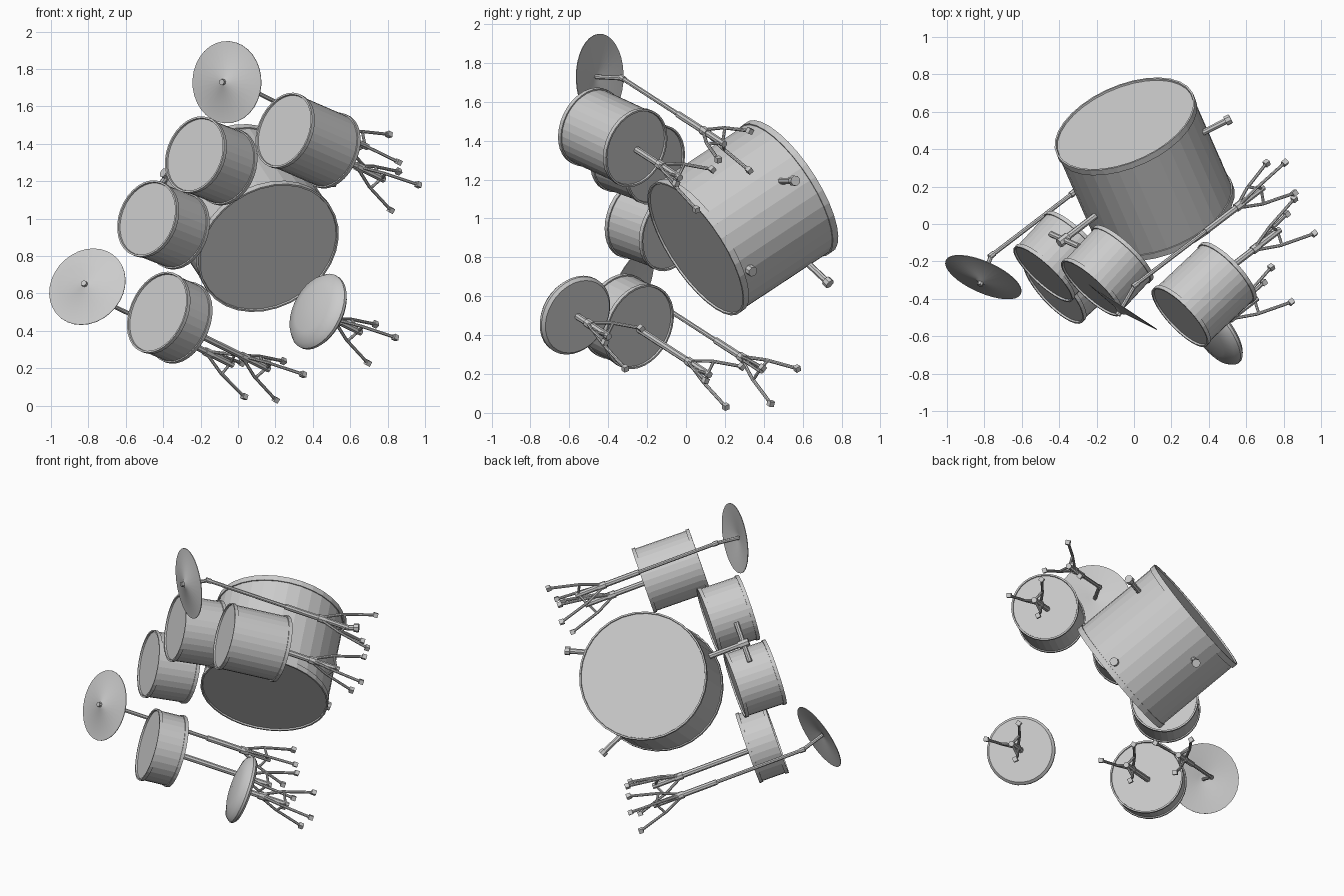
import bpy, bmesh, math
from mathutils import Vector, Matrix

if "Cube" in bpy.data.objects:
    bpy.data.objects.remove(bpy.data.objects["Cube"])

# The whole kit lies tilted: V = kit right, A = kit back, U = kit up
U = Vector((-0.74, -0.565, 0.365)).normalized()
A = Vector((-0.35, 0.78, 0.52))
A = (A - A.dot(U) * U).normalized()
V = A.cross(U)
KIT = Matrix((V, A, U)).transposed().to_4x4()
GROUND = -0.265


def finish(name, bm, smooth=False):
    bmesh.ops.recalc_face_normals(bm, faces=bm.faces)
    me = bpy.data.meshes.new(name)
    bm.to_mesh(me)
    bm.free()
    ob = bpy.data.objects.new(name, me)
    bpy.context.collection.objects.link(ob)
    ob.matrix_world = KIT
    if smooth:
        bpy.ops.object.select_all(action='DESELECT')
        ob.select_set(True)
        bpy.context.view_layer.objects.active = ob
        bpy.ops.object.shade_smooth_by_angle(angle=math.radians(35))
    return ob


def revolve(name, profile, center, axis=(0, 0, 1), segs=32, smooth=False):
    """Spin (radius, height) points about an axis through center."""
    bm = bmesh.new()
    rot = Vector((0, 0, 1)).rotation_difference(Vector(axis)).to_matrix()
    c = Vector(center)
    rings = []
    for r, h in profile:
        n = 1 if r == 0 else segs
        rings.append([bm.verts.new(c + rot @ Vector((r * math.cos(2 * math.pi * i / segs),
                                                     r * math.sin(2 * math.pi * i / segs), h)))
                      for i in range(n)])
    for p, q in zip(rings, rings[1:]):
        for i in range(segs):
            j = (i + 1) % segs
            f = [p[i % len(p)], p[j % len(p)], q[j % len(q)], q[i % len(q)]]
            bm.faces.new(list(dict.fromkeys(f)))
    return finish(name, bm, smooth)


def rod(bm, p, q, r, segs=8):
    p, q = Vector(p), Vector(q)
    rot = Vector((0, 0, 1)).rotation_difference(q - p).to_matrix().to_4x4()
    bmesh.ops.create_cone(bm, cap_ends=True, segments=segs, radius1=r, radius2=r,
                          depth=(q - p).length, matrix=Matrix.Translation((p + q) / 2) @ rot)


def path(bm, pts, r):
    for p, q in zip(pts, pts[1:]):
        rod(bm, p, q, r)


def drum(name, center, axis, r, h, hoop=0.022):
    e = h / 2
    top = [(0, e - 0.01), (r - 0.012, e - 0.01), (r - 0.01, e), (r, e),
           (r, e - hoop), (r - 0.007, e - hoop)]
    revolve(name, top + [(a, -b) for a, b in reversed(top)], center, axis)


def stand(name, v, a, turn, top, boom=None):
    """Pole with three bent legs, braces and block feet."""
    bm = bmesh.new()
    rod(bm, (v, a, -0.12), (v, a, 0.3 if boom else top[2]), 0.018)
    if boom:
        path(bm, [(v, a, 0.25), boom, top], 0.012)
        rod(bm, boom - Vector((0, 0, 0.02)), boom + Vector((0, 0, 0.015)), 0.016)
    rod(bm, (v, a, 0.03), (v, a, 0.08), 0.024)
    for k in range(3):
        t = math.radians(turn + 120 * k)

        def at(r, u):
            return Vector((v + r * math.cos(t), a + r * math.sin(t), u))
        path(bm, [at(0.01, 0.06), at(0.07, -0.06), at(0.128, GROUND + 0.02)], 0.009)
        rod(bm, at(0.005, -0.10), at(0.072, -0.07), 0.008)
        bmesh.ops.create_cube(bm, size=0.028,
                              matrix=Matrix.Translation(at(0.13, GROUND + 0.012)) @ Matrix.Rotation(t, 4, 'Z'))
    finish(name, bm)


# Drums
drum("bass_drum", (0.735, 0.728, 0.159), (0, 1, 0), 0.40, 0.62, 0.035)
drum("floor_tom", (1.411, 0.308, 0.453), (0, -0.12, 1), 0.21, 0.375)
drum("right_rack_tom", (0.995, 0.53, 0.725), (0, -0.2, 1), 0.211, 0.27)
drum("left_rack_tom", (0.563, 0.50, 0.746), (0, -0.2, 1), 0.211, 0.27)
drum("snare_drum", (0.23, 0.135, 0.61), (0, -0.1, 1), 0.228, 0.19)

# Throne seat
revolve("throne_seat", [(0, 0.165), (0.2, 0.165), (0.215, 0.18), (0.215, 0.195), (0.195, 0.22),
                        (0.13, 0.24), (0, 0.25)], (0.785, -0.336, 0), smooth=True)

# Stands under throne, floor tom and snare
stand("throne_stand", 0.785, -0.334, 74, (0, 0, 0.17))
stand("floor_tom_stand", 1.395, 0.333, 74, (0, 0, 0.275))
stand("snare_stand", 0.215, 0.139, 74, (0, 0, 0.525))

# Cymbals on boom stands
for side, c, n, foot, turn in (("left", (0.107, 0.375, 1.01), (0.29, -0.34, 0.895), (0.052, 0.43), 95),
                               ("right", (1.417, 0.555, 0.947), (-0.10, -0.46, 0.88), (1.42, 0.631), 49)):
    n = Vector(n).normalized()
    c = Vector(c)
    bend = c - 0.155 * n
    bend.x, bend.y = foot
    revolve(side + "_cymbal", [(0, 0.012), (0.02, 0.01), (0.035, 0.0), (0.22, -0.022), (0.22, -0.026),
                               (0.035, -0.005), (0, 0.004)], c, n, 32, True)
    stand(side + "_cymbal_stand", *foot, turn, c + 0.025 * n, bend)
    bm = bmesh.new()
    rod(bm, c, c + 0.028 * n, 0.016)
    finish(side + "_cymbal_nut", bm)

# Rack tom mount on top of the bass drum
bm = bmesh.new()
rod(bm, (0.76, 0.7, 0.53), (0.76, 0.7, 0.80), 0.018)
rod(bm, (0.64, 0.70, 0.775), (0.90, 0.70, 0.775), 0.016)
rod(bm, (0.76, 0.7, 0.745), (0.76, 0.7, 0.81), 0.026)
finish("tom_mount", bm)

# Bass drum spurs and front foot
for s, side in ((-1, "left"), (1, "right")):
    bm = bmesh.new()
    a, b = Vector((0.735 + s * 0.26, 0.87, -0.08)), Vector((0.735 + s * 0.335, 0.88, GROUND + 0.02))
    rod(bm, a, b, 0.017)
    rod(bm, b - (b - a) * 0.05, b + (b - a) * 0.12, 0.027)
    finish(side + "_spur", bm)
bm = bmesh.new()
rod(bm, (0.735, 0.49, -0.2), (0.735, 0.49, GROUND), 0.027)
finish("bass_drum_foot", bm)
